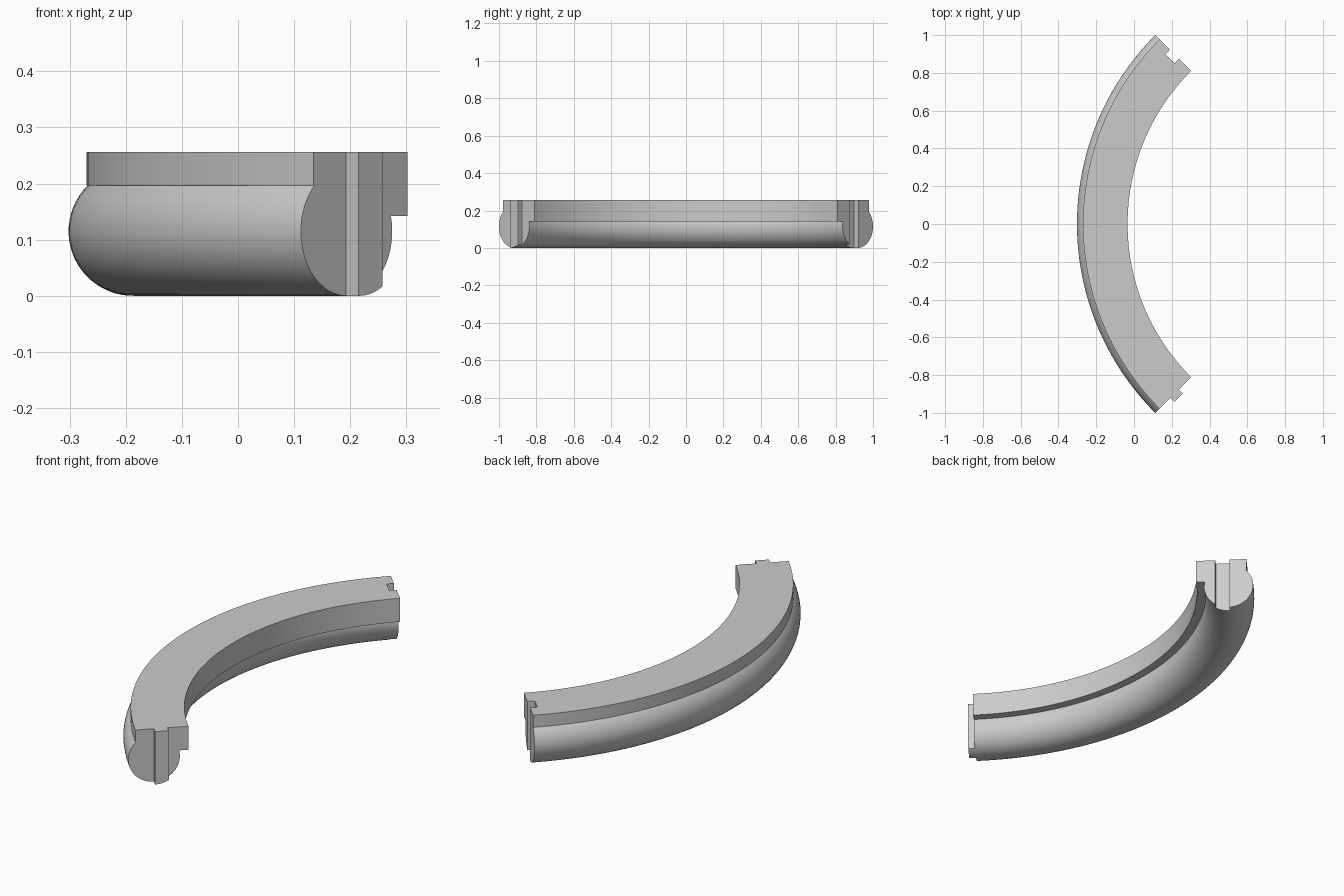
import bpy, bmesh
from math import pi, sin, cos, asin, sqrt, radians
from mathutils import Vector, Matrix

if "Cube" in bpy.data.objects:
    bpy.data.objects.remove(bpy.data.objects["Cube"], do_unlink=True)

CENTRE = Vector((1.112, 0, 0))       # axis of the quarter ring
TOP, STEP, LIP = 0.256, 0.142, 0.197
R_IN, R_WALL = 1.146, 1.382
ROLL_R, ROLL = 1.299, 0.115          # centre radius and size of the rounded underside
START, END = radians(135), radians(225)

grey = bpy.data.materials.new("plain grey")
grey.use_nodes = True
colour = (0.6, 0.6, 0.6, 1)
grey.diffuse_color = colour
grey.node_tree.nodes["Principled BSDF"].inputs["Base Color"].default_value = colour


def finish(name, bm):
    bmesh.ops.recalc_face_normals(bm, faces=bm.faces)
    mesh = bpy.data.meshes.new(name)
    bm.to_mesh(mesh)
    bm.free()
    mesh.materials.append(grey)
    obj = bpy.data.objects.new(name, mesh)
    bpy.context.collection.objects.link(obj)
    return obj


def section(bm, points, angle):
    """Face of (radius, z) points standing on the radial plane at an angle."""
    return bm.faces.new([bm.verts.new(CENTRE + Vector((r * cos(angle), r * sin(angle), z)))
                         for r, z in points])


def block(name, points, angle, start, length):
    """Section extruded straight along the tangent at an angle."""
    bm = bmesh.new()
    face = section(bm, points, angle)
    tangent = Vector((-sin(angle), cos(angle), 0))
    bmesh.ops.translate(bm, verts=bm.verts, vec=tangent * start)
    out = bmesh.ops.extrude_face_region(bm, geom=[face], use_keep_orig=True)
    moved = [v for v in out["geom"] if isinstance(v, bmesh.types.BMVert)]
    bmesh.ops.translate(bm, verts=moved, vec=tangent * length)
    return finish(name, bm)


def roll_z(r):
    return ROLL - sqrt(ROLL ** 2 - (r - ROLL_R) ** 2)


# Curved moulding: flat top, stepped inner edge, round underside
a0 = asin((LIP - ROLL) / ROLL)
a1 = -pi - asin((STEP - ROLL) / ROLL)
N = 40
profile = [(R_IN, STEP), (R_IN, TOP), (R_WALL, TOP), (R_WALL, LIP)]
for i in range(N + 1):
    a = a0 + (a1 - a0) * i / N
    profile.append((ROLL_R + ROLL * cos(a), ROLL + ROLL * sin(a)))

bm = bmesh.new()
first = section(bm, profile, START)
spun = bmesh.ops.spin(bm, geom=[first] + first.edges[:] + first.verts[:],
                      cent=CENTRE, axis=(0, 0, 1), angle=END - START,
                      steps=72, use_duplicate=False)
bmesh.ops.remove_doubles(bm, verts=bm.verts, dist=0.0001)
if not first.is_valid or all(len(e.link_faces) == 2 for e in bm.edges) is False:
    bmesh.ops.holes_fill(bm, edges=[e for e in bm.edges if e.is_boundary], sides=0)
moulding = finish("curved_moulding", bm)

# Groove cut into the back end
groove = block("groove_cutter", [(1.236, -0.1), (1.236, 0.4), (1.303, 0.4), (1.303, -0.1)],
               START, 0.033, -0.1)
groove.hide_render = True
cut = moulding.modifiers.new("groove", "BOOLEAN")
cut.operation = "DIFFERENCE"
cut.solver = "EXACT"
cut.object = groove
bpy.context.view_layer.objects.active = moulding
bpy.ops.object.modifier_apply(modifier=cut.name)
bpy.data.objects.remove(groove, do_unlink=True)

# Tongue on the front end, following the round underside
T0, T1 = 1.239, 1.3
under = [T0 + (T1 - T0) * i / 8 for i in range(9)]
tongue = block("tongue", [(T1, TOP), (T0, TOP)] + [(r, roll_z(r)) for r in under],
               END, 0, 0.031)

for obj in (moulding, tongue):
    bpy.ops.object.select_all(action="DESELECT")
    obj.select_set(True)
    bpy.context.view_layer.objects.active = obj
    bpy.ops.object.shade_smooth_by_angle(angle=radians(25))
